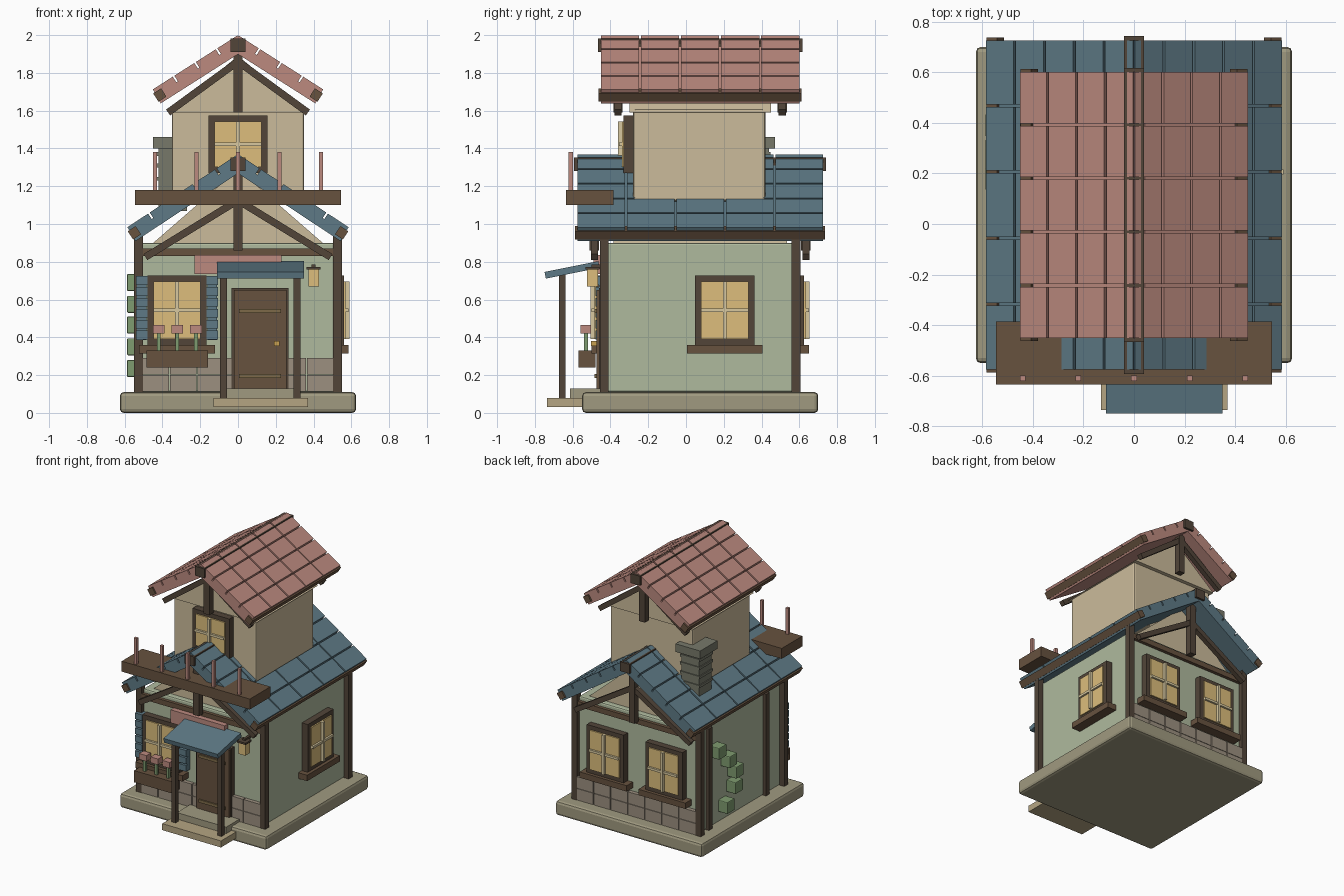
import bpy, bmesh, math
from mathutils import Matrix, Vector

if "Cube" in bpy.data.objects:
    bpy.data.objects.remove(bpy.data.objects["Cube"])

CY = 0.075  # middle of the house along y


def lin(c):
    return c / 12.92 if c <= 0.04045 else ((c + 0.055) / 1.055) ** 2.4


def colour(name, h):
    m = bpy.data.materials.new(name)
    m.diffuse_color = [lin(int(h[i:i + 2], 16) / 255) for i in (0, 2, 4)] + [1]
    m.use_nodes = True
    m.node_tree.nodes["Principled BSDF"].inputs["Base Color"].default_value = m.diffuse_color
    return m


STONE = colour("stone", "A09A80")
BRICK = colour("brick", "9C9080")
TAN = colour("tan", "B5A582")
GREEN = colour("sage_wall", "AFBA9E")
BEIGE = colour("beige_wall", "CBBB9B")
TIMBER = colour("timber", "524539")
WOOD = colour("wood", "67523F")
BLUE = colour("blue_tile", "5E7A86")
PINK = colour("pink_tile", "BC8A7F")
GLASS = colour("lit_glass", "DDBE7C")
BAR = colour("window_bar", "D8C9A0")
GOLD = colour("brass", "C9A050")
STRAP = colour("strap", "7D6A48")
LEAF = colour("leaf", "7F9C70")
CHIM = colour("chimney_stone", "77796A")


def add(name, bm, mat, bevel=0):
    me = bpy.data.meshes.new(name)
    bmesh.ops.recalc_face_normals(bm, faces=bm.faces)
    bm.to_mesh(me)
    bm.free()
    me.materials.append(mat)
    ob = bpy.data.objects.new(name, me)
    bpy.context.collection.objects.link(ob)
    if bevel:
        b = ob.modifiers.new("bevel", 'BEVEL')
        b.width, b.segments = bevel, 2
    return ob


def cbox(name, centre, size, mat, bevel=0, ry=0, rx=0):
    bm = bmesh.new()
    M = (Matrix.Translation(centre) @ Matrix.Rotation(ry, 4, 'Y') @ Matrix.Rotation(rx, 4, 'X')
         @ Matrix.Diagonal((*size, 1)))
    bmesh.ops.create_cube(bm, size=1, matrix=M)
    return add(name, bm, mat, bevel)


def box(name, x0, x1, y0, y1, z0, z1, mat, bevel=0):
    return cbox(name, ((x0 + x1) / 2, (y0 + y1) / 2, (z0 + z1) / 2),
                (abs(x1 - x0), abs(y1 - y0), z1 - z0), mat, bevel)


def gable(name, w, hy, z0, z1, mat):
    bm = bmesh.new()
    f = bm.faces.new([bm.verts.new((x, CY - hy, z)) for x, z in ((-w, z0), (w, z0), (0, z1))])
    r = bmesh.ops.extrude_face_region(bm, geom=[f])
    bmesh.ops.translate(bm, vec=(0, 2 * hy, 0),
                        verts=[v for v in r['geom'] if isinstance(v, bmesh.types.BMVert)])
    add(name, bm, mat)


def bar(name, p, q, t, mat):
    # slanted timber in an x-z plane
    p, q = Vector(p), Vector(q)
    d = q - p
    cbox(name, (p + q) / 2, (d.length, t, t), mat, ry=-math.atan2(d.z, d.x))


def roof(name, w, ridge, eave, hy, rows, mat):
    a = math.atan2(ridge - eave, w)
    L = math.hypot(w, ridge - eave)
    cols, g = 5, 0.01

    def on_slope(s, u, y, depth):
        return (s * (u * math.cos(a) - depth * math.sin(a)), y,
                ridge - u * math.sin(a) - depth * math.cos(a))
    for s in (-1, 1):
        cbox(name + "_slab", on_slope(s, L / 2, CY, 0.06), (L, 2 * hy - 0.01, 0.05), mat, ry=s * a)
        dy, du = 2 * hy / cols, L / rows
        for i in range(cols):
            for j in range(rows):
                cbox(name + "_tile", on_slope(s, (j + 0.5) * du, CY - hy + (i + 0.5) * dy, 0.0175),
                     (du - g, dy - g, 0.035), mat, ry=s * a)
        cbox(name + "_eave_beam", on_slope(s, L - 0.02, CY, 0.045), (0.05, 2 * hy + 0.014, 0.052), WOOD, ry=s * a)
    box(name + "_ridge_beam", -0.04, 0.04, CY - hy - 0.012, CY + hy + 0.012, ridge - 0.09, ridge - 0.018, TIMBER)


# stone base and steps
box("base", -0.625, 0.625, -0.55, 0.70, 0, 0.11, STONE, 0.02)
box("lower_step", -0.13, 0.37, -0.735, -0.5, 0.03, 0.08, TAN)
box("upper_step", -0.09, 0.33, -0.615, -0.44, 0.08, 0.13, STONE)

# lower storey
box("lower_walls", -0.51, 0.51, CY - 0.5, CY + 0.5, 0.11, 0.90, GREEN, 0.012)
gable("lower_gable", 0.46, 0.46, 0.89, 1.29, BEIGE)
for x in (-0.527, 0.527):
    for s in (-1, 1):
        cbox("corner_post", (x, CY + s * 0.507, 0.52), (0.046, 0.046, 0.84), TIMBER)
for y in (-0.23, 0.465):
    cbox("left_wall_post", (-0.518, y, 0.5), (0.035, 0.045, 0.78), TIMBER)
roof("lower_roof", 0.59, 1.37, 0.98, 0.655, 5, BLUE)

# upper storey
box("upper_walls", -0.35, 0.35, -0.28, 0.42, 1.12, 1.61, BEIGE, 0.012)
gable("upper_gable", 0.365, 0.375, 1.59, 1.89, BEIGE)
roof("upper_roof", 0.455, 2.0, 1.71, 0.53, 4, PINK)

# gable trusses and wall beams, front and back
for s in (-1, 1):
    yl, yu = CY + s * 0.56, CY + s * 0.435
    box("lower_king_post", -0.025, 0.025, yl - 0.025, yl + 0.025, 0.86, 1.30, TIMBER)
    box("upper_king_post", -0.025, 0.025, yu - 0.025, yu + 0.025, 1.59, 1.93, TIMBER)
    box("wall_beam", -0.51, 0.51, CY + s * 0.48, CY + s * 0.525, 0.83, 0.87, WOOD)
    for m in (-1, 1):
        bar("lower_brace", (m * 0.49, yl, 0.825), (0, yl, 1.125), 0.038, TIMBER)
        bar("upper_brace", (m * 0.37, yu, 1.59), (0, yu, 1.86), 0.038, TIMBER)
    # stone blocks at the wall foot
    for r in range(2):
        for i in range(7):
            x = -0.507 + i * 0.145
            box("plinth_block", x + 0.003, x + 0.142, CY + s * 0.47, CY + s * 0.53,
                0.112 + r * 0.091, 0.2 + r * 0.091, BRICK)


# windows: u runs along the wall, d outward from it
def wall_box(face, wall, name, u0, u1, d0, d1, z0, z1, mat):
    if face == 'right':
        return box(name, wall + d0, wall + d1, u0, u1, z0, z1, mat)
    k = -1 if face == 'front' else 1
    return box(name, u0, u1, wall + k * d0, wall + k * d1, z0, z1, mat)


def window(face, wall, u, z0, z1, w=0.157, sill=True):
    def b(*args):
        wall_box(face, wall, *args)
    t = 0.032
    for k in (-1, 1):
        b("frame_side", u + k * w, u + k * (w - t), -0.01, 0.05, z0, z1, TIMBER)
    b("frame_top", u - w, u + w, -0.01, 0.05, z1 - t, z1, TIMBER)
    b("frame_bottom", u - w, u + w, -0.01, 0.05, z0, z0 + t, TIMBER)
    b("pane", u - w + t, u + w - t, -0.01, 0.06, z0 + t, z1 - t, GLASS)
    zm = (z0 + z1) / 2
    b("upright_bar", u - 0.01, u + 0.01, 0.05, 0.08, z0 + t, z1 - t, BAR)
    b("cross_bar", u - w + t, u + w - t, 0.05, 0.075, zm - 0.009, zm + 0.009, BAR)
    if sill:
        b("sill", u - 0.2, u + 0.2, -0.01, 0.075, z0 - 0.045, z0, WOOD)


window('front', CY - 0.5, -0.323, 0.36, 0.727)
window('right', 0.51, 0.205, 0.36, 0.727)
for x in (-0.25, 0.25):
    window('back', CY + 0.5, x, 0.36, 0.727)
window('front', -0.28, 0, 1.27, 1.575, sill=False)

# shutters beside the front window
for x in (-0.51, -0.136):
    box("shutter", x - 0.026, x + 0.026, -0.46, -0.42, 0.385, 0.725, BLUE)
    for i in range(6):
        box("shutter_slat", x - 0.031, x + 0.031, -0.48, -0.455, 0.388 + i * 0.058, 0.435 + i * 0.058, BLUE)

# flower box
box("flower_box", -0.485, -0.16, -0.57, -0.48, 0.24, 0.33, WOOD)
for x in (-0.42, -0.322, -0.222):
    cbox("stem", (x, -0.53, 0.375), (0.02, 0.02, 0.1), LEAF)
    cbox("flower", (x, -0.53, 0.443), (0.062, 0.055, 0.045), PINK)

# door
box("door_frame", -0.035, 0.268, -0.46, -0.42, 0.13, 0.66, TIMBER)
box("door", -0.022, 0.258, -0.475, -0.44, 0.13, 0.65, WOOD)
for z in (0.195, 0.54):
    box("door_strap", 0.005, 0.228, -0.485, -0.47, z - 0.011, z + 0.011, STRAP)
cbox("door_knob", (0.205, -0.487, 0.367), (0.028, 0.03, 0.028), GOLD)

# porch, sign board and lantern
for x in (-0.077, 0.313):
    box("porch_post", x - 0.018, x + 0.018, -0.673, -0.637, 0.08, 0.735, TIMBER)
cbox("porch_canopy", (0.12, -0.603, 0.757), (0.46, 0.29, 0.036), BLUE, rx=math.atan(0.2))
box("sign_board", -0.23, 0.23, -0.49, -0.45, 0.735, 0.835, PINK)
box("lantern", 0.372, 0.428, -0.523, -0.467, 0.67, 0.76, GLASS)
box("lantern_cap", 0.363, 0.437, -0.532, -0.458, 0.758, 0.772, TIMBER)
box("lantern_arm", 0.39, 0.41, -0.5, -0.42, 0.765, 0.785, TIMBER)

# balcony
box("balcony_deck", -0.545, 0.545, -0.635, -0.385, 1.10, 1.18, WOOD)
for i in range(-2, 3):
    cbox("balcony_post", (i * 0.22, -0.61, 1.275), (0.022, 0.022, 0.21), PINK)

# chimney
cx, cy = -0.345, 0.365
cbox("chimney", (cx, cy, 1.24), (0.15, 0.15, 0.34), CHIM)
for z in (1.17, 1.24, 1.31, 1.37):
    cbox("chimney_band", (cx, cy, z), (0.165, 0.165, 0.02), CHIM)
cbox("chimney_cap", (cx, cy, 1.43), (0.21, 0.21, 0.062), CHIM)

# ivy on the left wall
for y, z in ((0.39, 0.69), (0.26, 0.575), (0.18, 0.465), (0.19, 0.35), (0.29, 0.235)):
    cbox("ivy_leaf", (-0.545, y, z), (0.085, 0.09, 0.09), LEAF, 0.006)
